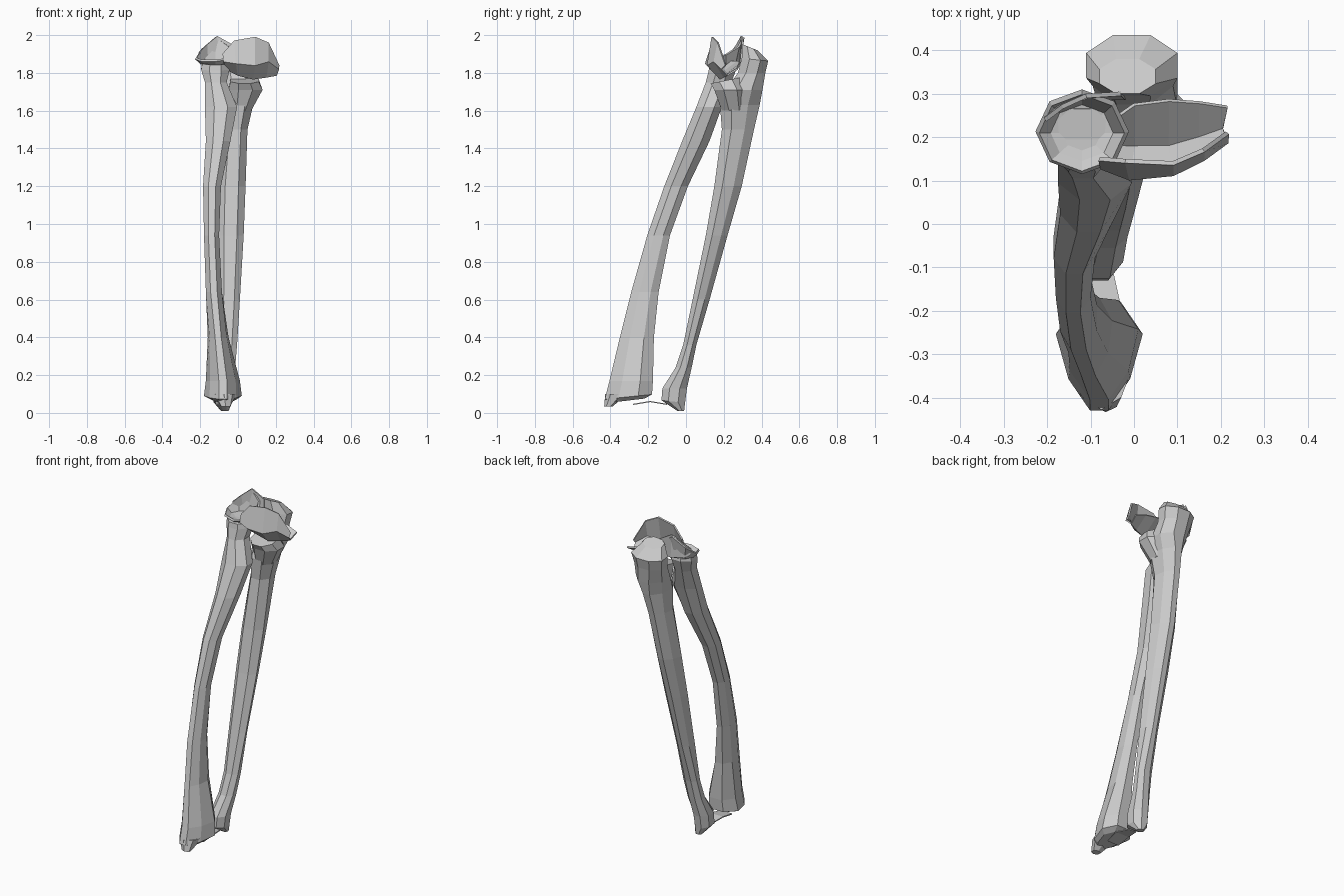
import bpy, bmesh
from math import sin, cos, tau


def finish(name, bm):
    bmesh.ops.recalc_face_normals(bm, faces=bm.faces)
    me = bpy.data.meshes.new(name)
    bm.to_mesh(me)
    bm.free()
    ob = bpy.data.objects.new(name, me)
    bpy.context.collection.objects.link(ob)
    return ob


def loft(name, sections, n=8):
    """Loft flat-faced rings: (xmin, xmax, ymin, ymax, z, slope of z along y, widening along y)."""
    bm = bmesh.new()
    rings = []
    for x0, x1, y0, y1, z, slope, taper in sections:
        ring = []
        for i in range(n):
            a = tau * (i + 0.5) / n
            s = sin(a) / cos(tau / n / 2)
            dx = (x1 - x0) / 2 * cos(a) / cos(tau / n / 2)
            dx *= 1 + taper * (s - abs(taper) / taper * 0.41 if taper else 0)
            dy = (y1 - y0) / 2 * s
            ring.append(bm.verts.new(((x0 + x1) / 2 + dx, (y0 + y1) / 2 + dy, z + slope * dy)))
        rings.append(ring)
    for a, b in zip(rings, rings[1:]):
        for i in range(n):
            j = (i + 1) % n
            bm.faces.new((a[i], a[j], b[j], b[i]))
    bm.faces.new(rings[0])
    bm.faces.new(rings[-1])
    return finish(name, bm)


def sheet(name, rows, thickness):
    """Skin a thin shell over rows of points."""
    bm = bmesh.new()
    g = [[bm.verts.new(p) for p in r] for r in rows]
    for a, b in zip(g, g[1:]):
        for i in range(len(a) - 1):
            bm.faces.new((a[i], a[i + 1], b[i + 1], b[i]))
    ob = finish(name, bm)
    m = ob.modifiers.new("thickness", "SOLIDIFY")
    m.thickness = thickness
    m.offset = 0
    return ob


# front forearm bone, bowed forwards and flared at the wrist
loft("radius_shaft", [
    (-0.14, -0.01, -0.40, -0.22, 0.065, 0.12, 0.35),
    (-0.18, 0.02, -0.43, -0.18, 0.085, 0.10, 0.35),
    (-0.17, 0.01, -0.405, -0.175, 0.17, 0, 0.3),
    (-0.16, -0.05, -0.35, -0.17, 0.40, 0, 0.2),
    (-0.17, -0.085, -0.29, -0.145, 0.64, 0, 0),
    (-0.18, -0.10, -0.205, -0.085, 0.94, 0, 0),
    (-0.185, -0.09, -0.115, 0.01, 1.20, 0, 0),
    (-0.17, -0.04, -0.02, 0.125, 1.44, 0, 0),
    (-0.175, -0.005, 0.055, 0.19, 1.62, 0, 0),
    (-0.175, -0.06, 0.105, 0.24, 1.75, 0, 0),
    (-0.195, -0.045, 0.12, 0.27, 1.82, 0.1, 0),
    (-0.19, -0.05, 0.125, 0.265, 1.85, 0.1, 0)])
# pointed wrist process
loft("radius_wrist_point", [
    (-0.09, -0.04, -0.43, -0.39, 0.035, 0, 0),
    (-0.14, -0.01, -0.42, -0.32, 0.10, 0, 0.3)], 6)

# rear forearm bone, tapering to the wrist
loft("ulna_shaft", [
    (-0.09, -0.05, -0.045, -0.01, 0.01, 0, 0),
    (-0.13, -0.03, -0.13, -0.005, 0.06, -0.1, 0),
    (-0.13, -0.025, -0.125, 0.005, 0.13, 0, 0),
    (-0.11, -0.015, -0.055, 0.03, 0.24, 0, 0),
    (-0.10, -0.005, -0.015, 0.055, 0.36, 0, 0),
    (-0.105, 0.01, 0.035, 0.125, 0.60, 0, -0.3),
    (-0.11, 0.03, 0.105, 0.22, 0.94, 0, -0.3),
    (-0.105, 0.04, 0.15, 0.295, 1.20, 0, -0.3),
    (-0.08, 0.05, 0.19, 0.36, 1.50, 0, -0.2),
    (-0.08, 0.08, 0.18, 0.39, 1.63, 0, -0.2),
    (-0.08, 0.10, 0.21, 0.405, 1.71, 0, 0),
    (-0.095, 0.09, 0.275, 0.42, 1.80, 0, 0),
    (-0.11, 0.10, 0.295, 0.435, 1.87, -0.1, 0),
    (-0.08, 0.05, 0.30, 0.38, 1.935, -0.4, 0)])
# shelf below the elbow joint
loft("ulna_front_shelf", [
    (-0.04, 0.07, 0.19, 0.32, 1.60, 0, 0),
    (-0.05, 0.13, 0.15, 0.32, 1.71, 0, 0),
    (-0.04, 0.11, 0.13, 0.29, 1.76, 0.2, 0)], 8)

# open cup on the radius head, rear rim raised
bm = bmesh.new()
prof = [(0.45, 1.85), (0.72, 1.855), (0.98, 1.88)]
lift = [0.02, 0.06, 0.11, 0.05, 0.0, -0.01, -0.01, 0.0]
rings = []
for r, z in prof:
    rings.append([bm.verts.new((-0.12 + 0.10 * r * cos(tau * i / 8),
                                0.21 + 0.09 * r * sin(tau * i / 8),
                                z + (lift[i] if r > 0.9 else 0))) for i in range(8)])
for a, b in zip(rings, rings[1:]):
    for i in range(8):
        j = (i + 1) % 8
        bm.faces.new((a[i], a[j], b[j], b[i]))
bm.faces.new(rings[0])
cup = finish("radius_head_cup", bm)
m = cup.modifiers.new("thickness", "SOLIDIFY")
m.thickness = 0.012

# trough-shaped joint shell at the elbow: front rim, front, bottom, back
sheet("elbow_joint_shell", [
    [(-0.08, 0.15, 1.90), (-0.075, 0.13, 1.86), (-0.06, 0.18, 1.82), (-0.05, 0.24, 1.86)],
    [(-0.02, 0.145, 1.97), (-0.01, 0.105, 1.85), (0.0, 0.18, 1.79), (0.0, 0.275, 1.86)],
    [(0.09, 0.14, 1.99), (0.09, 0.115, 1.84), (0.08, 0.18, 1.77), (0.08, 0.285, 1.85)],
    [(0.16, 0.17, 1.96), (0.16, 0.15, 1.86), (0.15, 0.20, 1.78), (0.15, 0.28, 1.84)],
    [(0.215, 0.21, 1.84), (0.215, 0.19, 1.82), (0.205, 0.22, 1.79), (0.215, 0.27, 1.82)]], 0.01)

# rear hook of the elbow joint
sheet("elbow_rear_hook", [
    [(-0.20, 0.25, 1.87), (-0.205, 0.24, 1.91)],
    [(-0.16, 0.28, 1.86), (-0.165, 0.27, 1.95)],
    [(-0.10, 0.29, 1.85), (-0.11, 0.295, 1.995)],
    [(-0.02, 0.29, 1.85), (-0.03, 0.30, 1.95)]], 0.01)

# thin disc between the two wrist ends
sheet("wrist_disc", [
    [(-0.12, -0.28, 0.045), (-0.04, -0.28, 0.045)],
    [(-0.12, -0.19, 0.06), (-0.03, -0.19, 0.06)],
    [(-0.10, -0.10, 0.045), (-0.05, -0.10, 0.045)]], 0.006)
